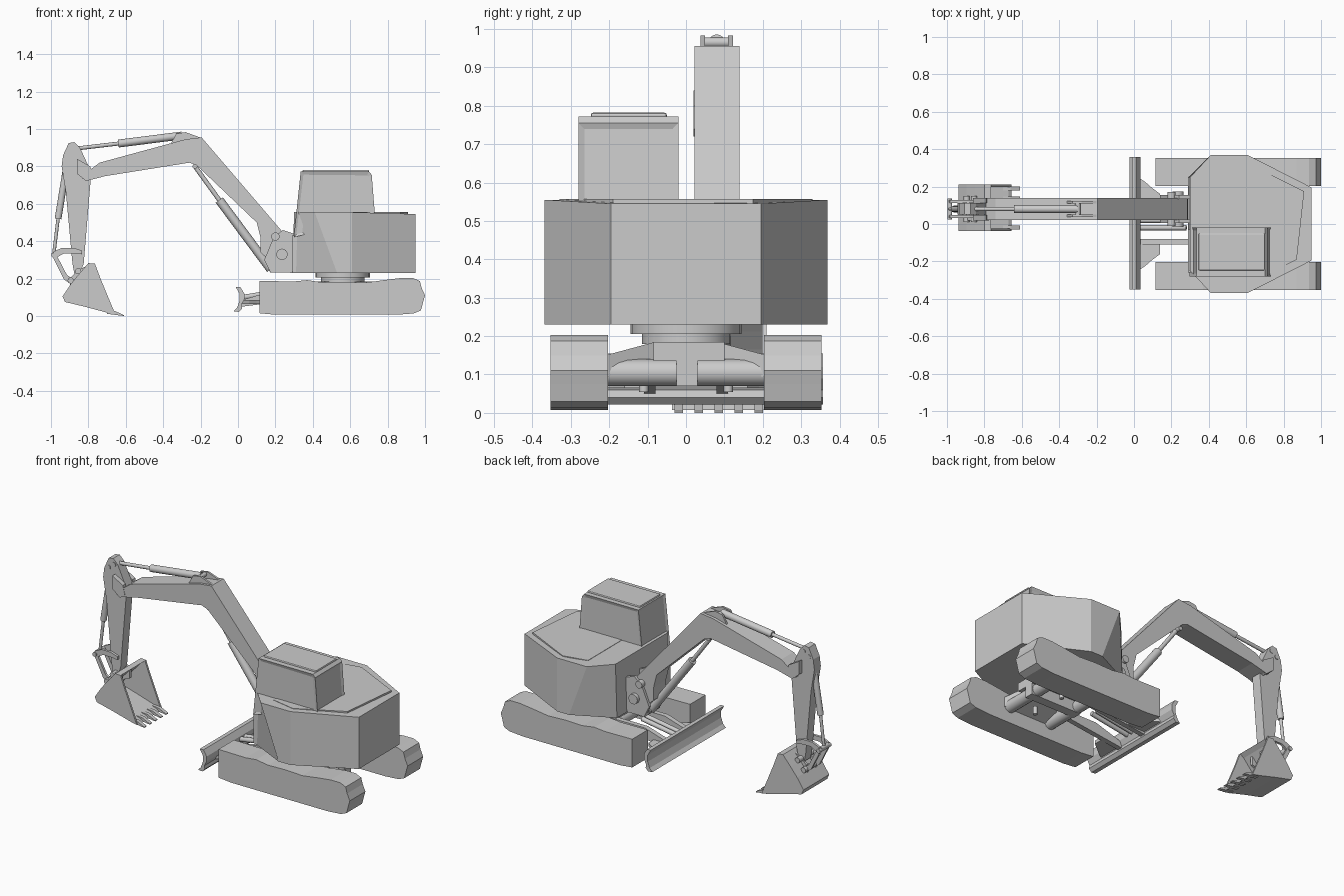
import bpy, bmesh, math
from mathutils import Vector

if "Cube" in bpy.data.objects:
    bpy.data.objects.remove(bpy.data.objects["Cube"])


def finish(name, bm, bevel=0, smooth=False):
    bmesh.ops.recalc_face_normals(bm, faces=bm.faces)
    me = bpy.data.meshes.new(name)
    bm.to_mesh(me)
    bm.free()
    ob = bpy.data.objects.new(name, me)
    bpy.context.collection.objects.link(ob)
    if bevel:
        m = ob.modifiers.new("bevel", 'BEVEL')
        m.width, m.segments, m.limit_method = bevel, 2, 'ANGLE'
    if smooth:
        bpy.ops.object.select_all(action='DESELECT')
        ob.select_set(True)
        bpy.context.view_layer.objects.active = ob
        bpy.ops.object.shade_smooth_by_angle(angle=math.radians(35))
    return ob


def loft(bm, a, b):
    """Solid between two matching loops; returns its side faces."""
    va, vb = [bm.verts.new(p) for p in a], [bm.verts.new(p) for p in b]
    bm.faces.new(va)
    bm.faces.new(vb)
    n = len(a)
    return [bm.faces.new((va[i], va[(i + 1) % n], vb[(i + 1) % n], vb[i])) for i in range(n)]


def side(name, pts, y0, y1, **kw):
    """Extrude an x-z profile along y."""
    bm = bmesh.new()
    loft(bm, [(x, y0, z) for x, z in pts], [(x, y1, z) for x, z in pts])
    return finish(name, bm, **kw)


def plan(name, pts, z0, z1, **kw):
    """Extrude an x-y outline along z."""
    bm = bmesh.new()
    loft(bm, [(x, y, z0) for x, y in pts], [(x, y, z1) for x, y in pts])
    return finish(name, bm, **kw)


def box(name, x0, x1, y0, y1, z0, z1, **kw):
    return side(name, [(x0, z0), (x1, z0), (x1, z1), (x0, z1)], y0, y1, **kw)


def rod(name, a, b, r, n=16):
    a, b = Vector(a), Vector(b)
    q = (b - a).to_track_quat('Z', 'Y')
    ring = [q @ Vector((r * math.cos(t), r * math.sin(t), 0))
            for t in (2 * math.pi * i / n for i in range(n))]
    bm = bmesh.new()
    loft(bm, [a + p for p in ring], [b + p for p in ring])
    return finish(name, bm, smooth=True)


def ram(name, a, m, b, r, y=0.08):
    """Hydraulic cylinder: barrel a-m, piston m-b."""
    a, m, b = [(p[0], y, p[1]) for p in (a, m, b)]
    rod(name + "_barrel", a, m, r)
    rod(name + "_piston", m, b, r * 0.5)
    for end, p in (("base", a), ("tip", b)):
        rod(f"{name}_{end}_pin", (p[0], y - .035, p[2]), (p[0], y + .035, p[2]), .013)


# Crawler tracks
TRACK = [(.115, .015), (.115, .187), (.30, .185), (.37, .192), (.45, .18), (.57, .183),
         (.68, .178), (.78, .192), (.87, .203), (.935, .203), (.972, .187), (.982, .15),
         (1.0, .11), (.99, .075), (.978, .03), (.94, .014), (.85, .007), (.2, .007)]
for s, tag in ((-1, "right"), (1, "left")):
    y0, y1 = sorted((s * .203, s * .353))
    side("track_" + tag, TRACK, y0, y1)
    # sloped frame leg and blade parts on each side
    bm = bmesh.new()
    leg = [(.42, s * .08, .14), (.68, s * .08, .14), (.68, s * .08, .185), (.42, s * .08, .185)]
    leg2 = [(.40, s * .21, .09), (.74, s * .21, .09), (.74, s * .21, .15), (.40, s * .21, .15)]
    loft(bm, leg, leg2)
    finish("frame_leg_" + tag, bm)
    y0, y1 = sorted((s * .08, s * .11))
    side("blade_arm_" + tag, [(.02, .05), (.45, .105), (.45, .14), (.2, .14), (.02, .085)], y0, y1)
    rod("blade_ram_" + tag, (.03, s * .02, .1), (.28, s * .02, .14), .014)
    plan("blade_gusset_" + tag, [(.02, s * .25), (.06, s * .225), (.10, s * .19),
                                 (.14, s * .16), (.14, s * .11), (.02, s * .08)], .065, .085)
    rod("frame_peg_" + tag, (.6, s * .11, .055), (.6, s * .11, .1), .012)

# Undercarriage frame and slewing ring
for i, x in enumerate((.42, .70)):
    rod(f"cross_tube_{i}", (x, -.22, .105), (x, .22, .105), .035)
box("frame_centre", .40, .74, -.085, .10, .135, .185)
box("frame_keel", .40, .74, -.025, .03, .07, .14)
rod("slewing_ring_lower", (.56, 0, .18), (.56, 0, .205), .115, 24)
rod("slewing_ring_upper", (.56, 0, .205), (.56, 0, .235), .145, 24)

# Dozer blade
side("dozer_blade", [(-.023, .025), (.005, .022), (.022, .04), (.018, .06), (.034, .09), (.034, .12),
                     (.012, .155), (-.012, .155), (.008, .12), (.008, .08), (-.005, .045)], -.35, .357)

# Upper house: faceted body with inset rear panels
half_low = [(.29, .25), (.53, .368), (.61, .368), (.95, .195)]
half_top = [(.30, .25), (.41, .368), (.61, .368), (.95, .195)]
mir = lambda h: h + [(x, -y) for x, y in reversed(h)]
bm = bmesh.new()
walls = loft(bm, [(x, y, .23) for x, y in mir(half_low)],
             [(x, y, .555 if x < .7 else .545) for x, y in mir(half_top)])
bmesh.ops.inset_individual(bm, faces=[walls[2], walls[4]], thickness=.022, depth=-.006)
finish("house_body", bm)
plan("house_lid", [(.45, .30), (.6, .33), (.91, .175), (.87, -.19), (.6, -.33), (.45, -.3)], .54, .557)

# Cab with inset window panels
bm = bmesh.new()
cab = [(.29, .235), (.298, .42), (.335, .772), (.70, .772), (.715, .755), (.732, .54), (.732, .235)]
loft(bm, [(x, -.28, z) for x, z in cab[1:6]], [(x, -.02, z) for x, z in cab[1:6]])
bm.normal_update()
panes = [f for f in bm.faces if abs(f.normal.z) < .5 and f.calc_area() > .02]
bmesh.ops.recalc_face_normals(bm, faces=bm.faces)
bmesh.ops.inset_individual(bm, faces=panes, thickness=.022, depth=-.006)
finish("cab", bm)
box("cab_roof", .345, .70, -.248, -.05, .765, .782, bevel=.006)
box("cab_front_base", .288, .36, -.26, -.03, .235, .43)

# Boom foot bracket and boom
side("boom_bracket_left", [(.17, .24), (.295, .23), (.30, .44), (.24, .46), (.19, .42), (.14, .30)], .135, .155)
side("boom_bracket_right", [(.17, .24), (.295, .23), (.30, .44), (.24, .46), (.19, .42), (.14, .30)], .005, .025)
box("boom_bracket_base", .17, .32, .005, .155, .232, .27)
rod("boom_foot_pin", (.235, -.015, .33), (.235, .175, .33), .03)
rod("boom_side_pin", (.20, -.01, .425), (.20, .17, .425), .022)
side("boom", [(.29, .30), (.285, .395), (-.195, .955), (-.28, .945), (-.74, .82), (-.80, .775),
              (-.835, .735), (-.80, .725), (-.71, .748), (-.26, .82), (-.22, .805),
              (.10, .50), (.12, .42), (.12, .34), (.20, .27)], .022, .14)

# Boom, stick and bucket rams
ram("boom_ram", (.175, .25), (-.10, .62), (-.23, .80), .024)
ram("stick_ram", (-.30, .965), (-.64, .922), (-.87, .895), .021)
ram("bucket_ram", (-.905, .87), (-.962, .52), (-.985, .33), .018)
for y in (.038, .11):
    side("stick_ram_lug", [(-.36, .92), (-.33, .975), (-.28, .983), (-.19, .95)], y, y + .012)

# Stick
side("stick", [(-.905, .925), (-.875, .93), (-.845, .90), (-.785, .77), (-.79, .70), (-.825, .28),
               (-.845, .225), (-.875, .225), (-.885, .28), (-.92, .66), (-.943, .80), (-.935, .86)], .05, .112)
for y in (.02, .112):
    side("stick_cheek", [(-.86, .84), (-.79, .80), (-.775, .74), (-.81, .72), (-.86, .76)], y, y + .028)

# Bucket linkage: curved rocker plus push link on both sides
for y in (.032, .113):
    side("rocker_link", [(-.995, .32), (-.985, .345), (-.94, .365), (-.88, .365), (-.835, .35),
                         (-.835, .33), (-.88, .335), (-.93, .335), (-.975, .31)], y, y + .015)
    side("push_link", [(-.995, .325), (-.975, .335), (-.915, .22), (-.87, .19),
                       (-.885, .165), (-.93, .195)], y, y + .015)
    side("bucket_lug", [(-.90, .16), (-.89, .21), (-.85, .25), (-.80, .27), (-.80, .20)], y - .012, y + .003)
rod("rocker_pin", (-.985, .025, .325), (-.985, .135, .325), .013)
rod("stick_pin", (-.855, .01, .24), (-.855, .15, .24), .016)
rod("bucket_pin", (-.895, .01, .19), (-.895, .15, .19), .016)

# Bucket: open shell with side plates and teeth
SHELL = [(-.765, .28), (-.80, .283), (-.85, .225), (-.895, .17), (-.938, .105), (-.925, .075),
         (-.82, .05), (-.70, .018), (-.655, .008)]
inner = [(-.67, .02), (-.82, .066), (-.905, .09), (-.917, .108), (-.875, .165), (-.835, .212), (-.79, .262)]
side("bucket_shell", SHELL + inner, -.025, .198)
for y in (-.037, .198):
    side("bucket_side_plate", SHELL + [(-.70, .115), (-.735, .20)], y, y + .012)
for i in range(5):
    y = -.03 + i * .052
    side(f"bucket_tooth_{i}", [(-.70, .012), (-.61, 0), (-.61, .005), (-.66, .028), (-.70, .032)], y, y + .022)
